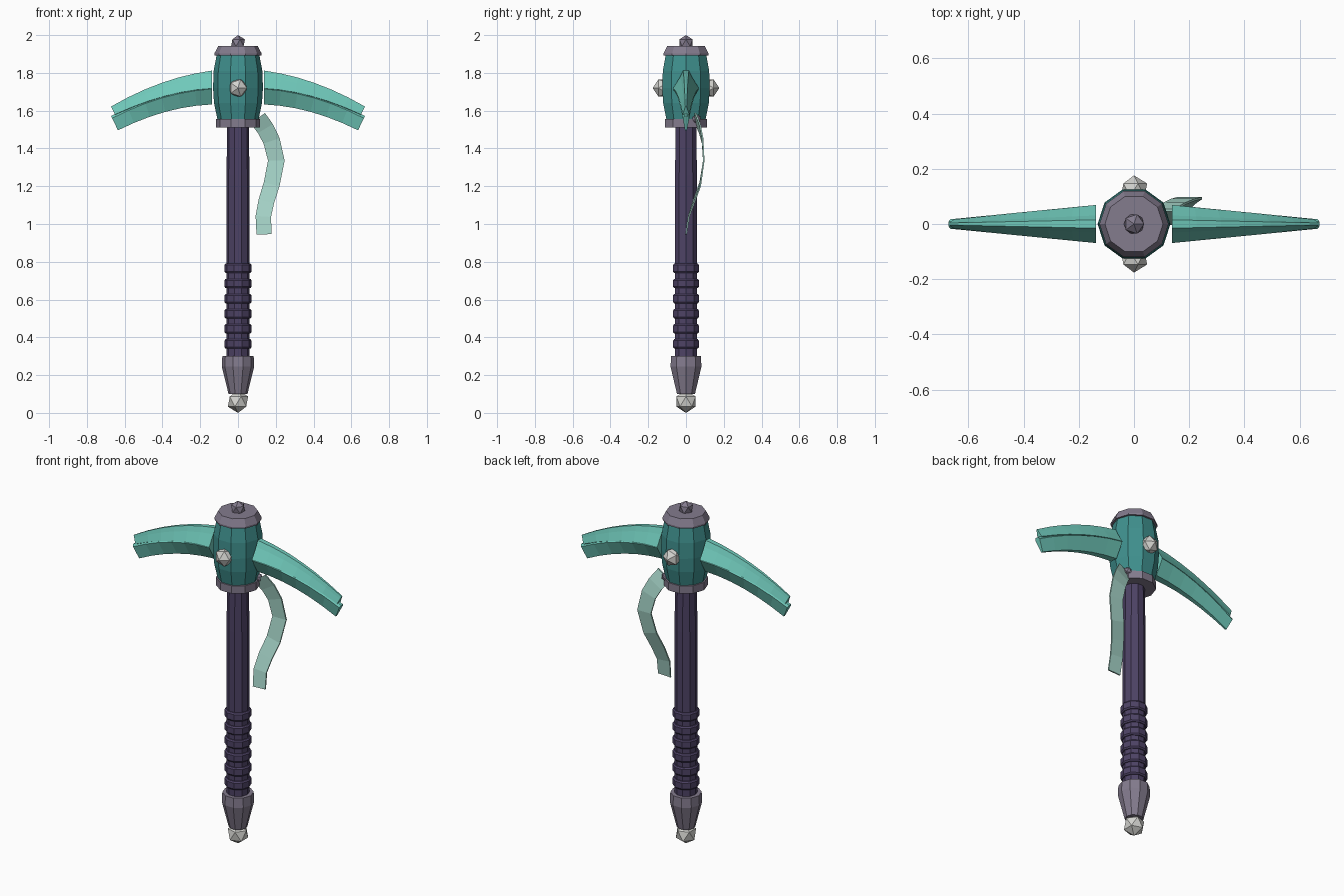
import bpy, bmesh, math
from mathutils import Vector

cube = bpy.data.objects.get("Cube")
if cube:
    bpy.data.objects.remove(cube)


def material(name, rgb):
    m = bpy.data.materials.new(name)
    m.use_nodes = True
    m.diffuse_color = (*rgb, 1)
    m.node_tree.nodes["Principled BSDF"].inputs["Base Color"].default_value = (*rgb, 1)
    return m


DARK_WOOD = material("dark purple wood", (0.075, 0.055, 0.13))
METAL = material("grey purple metal", (0.23, 0.2, 0.27))
TEAL = material("deep teal", (0.05, 0.28, 0.27))
BLADE = material("light teal", (0.16, 0.58, 0.49))
CLOTH = material("pale teal cloth", (0.38, 0.66, 0.58))
STUD = material("pale grey stud", (0.66, 0.66, 0.63))


def loft(name, sections, mat):
    """Skin a list of closed sections and cap both ends."""
    bm = bmesh.new()
    rings = [[bm.verts.new(p) for p in s] for s in sections]
    n = len(rings[0])
    for a, b in zip(rings, rings[1:]):
        for i in range(n):
            j = (i + 1) % n
            bm.faces.new((a[i], a[j], b[j], b[i]))
    bm.faces.new(rings[0])
    bm.faces.new(rings[-1])
    bmesh.ops.recalc_face_normals(bm, faces=bm.faces)
    mesh = bpy.data.meshes.new(name)
    bm.to_mesh(mesh)
    bm.free()
    mesh.materials.append(mat)
    obj = bpy.data.objects.new(name, mesh)
    bpy.context.collection.objects.link(obj)
    return obj


def lathe(name, profile, mat, sides=10):
    """Faceted turned part from (radius, height) pairs."""
    turn = [math.tau * i / sides for i in range(sides)]
    return loft(name, [[(r * math.cos(a), r * math.sin(a), z) for a in turn]
                       for r, z in profile], mat)


def gem(name, radius, location, mat, tilt=0.0):
    bpy.ops.mesh.primitive_ico_sphere_add(subdivisions=1, radius=radius,
                                          location=location, rotation=(tilt, 0, 0))
    obj = bpy.context.object
    obj.name = name
    obj.data.materials.append(mat)


# Handle
lathe("shaft", [(0.061, 0.28), (0.061, 1.26), (0.057, 1.53)], DARK_WOOD)
for i in range(6):
    z = 0.34 + 0.08 * i
    lathe(f"grip_ring_{i + 1}", [(0.066, z), (0.072, z + 0.008),
                                 (0.072, z + 0.042), (0.066, z + 0.05)], DARK_WOOD)
lathe("pommel", [(0.05, 0.1), (0.086, 0.245), (0.083, 0.3)], METAL)
gem("pommel_stud", 0.06, (0, 0, 0.06), STUD)

# Head
lathe("head_collar", [(0.117, 1.51), (0.117, 1.555)], METAL)
lathe("head_barrel", [(0.108, 1.55), (0.127, 1.64), (0.132, 1.72),
                      (0.129, 1.81), (0.112, 1.9)], TEAL)
lathe("head_cap", [(0.125, 1.893), (0.125, 1.903), (0.105, 1.942)], METAL)
gem("top_knob", 0.041, (0, 0, 1.959), METAL)
gem("front_stud", 0.053, (0, -0.123, 1.72), STUD, math.pi / 2)
gem("back_stud", 0.053, (0, 0.123, 1.72), STUD, -math.pi / 2)


def curve_z(start, slope, bend, t):
    return start - slope * t - bend * t * t


def blade(name, side, lower):
    """Curved tapering prong; its end is cut square to the sweep."""
    sections = []
    for k in range(7):
        t = k / 6
        w = 0.069 + (0.017 - 0.069) * t
        if lower:
            mid = curve_z(1.715, 0.035, 0.12, t)
            low = curve_z(1.633, 0.02, 0.117, t)
            half = [(0.5 * w, mid + 0.012), (w, mid), (0.3 * w, low)]
        else:
            top = curve_z(1.812, 0.07, 0.12, t)
            mid = curve_z(1.718, 0.025, 0.113, t)
            half = [(0.22 * w, top), (0.45 * w, top + 0.35 * (mid - top)),
                    (w, mid), (0.5 * w, mid - 0.006)]
        outline = half + [(-y, z) for y, z in reversed(half)]
        ref = half[0][1]
        sections.append([(side * (0.138 + 0.534 * t - 0.48 * t * (ref - z)), y, z)
                         for y, z in outline])
    loft(name, sections, BLADE)


for label, side in (("left", 1), ("right", -1)):
    blade(f"{label}_upper_blade", side, False)
    blade(f"{label}_lower_blade", side, True)

# Ribbon hanging behind the left side of the collar
path = [Vector(p) for p in ((0.105, 0.05, 1.56), (0.145, 0.073, 1.505), (0.178, 0.088, 1.44),
                            (0.203, 0.094, 1.335), (0.178, 0.075, 1.21), (0.15, 0.042, 1.12),
                            (0.134, 0.015, 1.04), (0.138, 0.0, 0.945))]
sections = []
for i, p in enumerate(path):
    d = path[min(i + 1, len(path) - 1)] - path[max(i - 1, 0)]
    across = Vector((-d.z, 0, d.x)).normalized() * (0.047 - 0.001 * i)
    thick = Vector((0, 0.004, 0))
    sections.append([p + across + thick, p + across - thick,
                     p - across - thick, p - across + thick])
loft("ribbon", sections, CLOTH)
gem("ribbon_knot", 0.027, (0.09, 0.055, 1.555), METAL)
